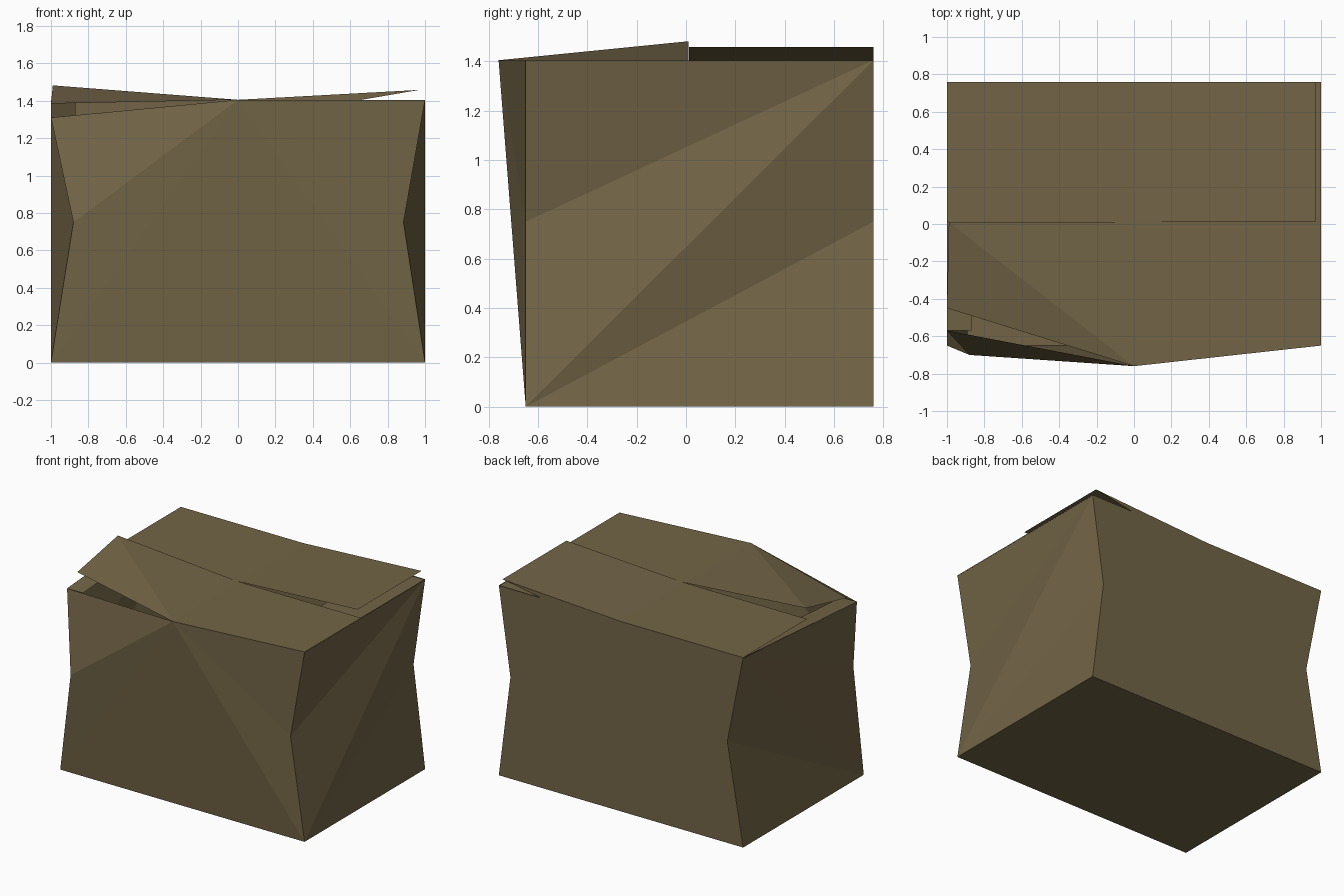
import bpy, bmesh

if "Cube" in bpy.data.objects:
    bpy.data.objects.remove(bpy.data.objects["Cube"])

card = bpy.data.materials.new("brown_cardboard")
card.diffuse_color = (0.17, 0.13, 0.062, 1)
card.use_nodes = True
card.node_tree.nodes["Principled BSDF"].inputs["Base Color"].default_value = card.diffuse_color


def sheet(name, verts, faces, up=False):
    """Make a thin card part; 'up' turns every face towards +z."""
    bm = bmesh.new()
    vs = [bm.verts.new(v) for v in verts]
    for f in faces:
        bm.faces.new([vs[i] for i in f])
    bm.normal_update()
    if up:
        for f in bm.faces:
            if f.normal.z < 0:
                f.normal_flip()
    else:
        bmesh.ops.recalc_face_normals(bm, faces=bm.faces)
    me = bpy.data.meshes.new(name)
    bm.to_mesh(me)
    bm.free()
    me.materials.append(card)
    ob = bpy.data.objects.new(name, me)
    bpy.context.collection.objects.link(ob)
    return ob


T, F, B = 1.405, -0.65, 0.76   # rim height, front and back depth

# crumpled box: bottom, dented mid and rim points for each corner
verts = [
    (-1, F, 0), (-0.88, -0.70, 0.75), (-1, -0.57, 1.31),    # front left 0-2
    (1, F, 0), (0.885, F, 0.75), (1, F, T),                 # front right 3-5
    (1, B, 0), (0.905, B, 0.75), (1, B, T),                 # back right 6-8
    (-1, B, 0), (-0.87, B, 0.75), (-1, B, T),               # back left 9-11
    (0, -B, T), (0, B, T),                                  # rim centres
]
faces = [(0, 9, 6, 3)]
# front and back walls fan out from the rim centre
for c, a, b in ((12, 0, 3), (13, 6, 9)):
    faces += [(c, a + 2, a + 1), (c, a + 1, a), (c, a, b), (c, b, b + 1), (c, b + 1, b + 2)]
# side walls with a flat diagonal between dented edges
for a, b in ((3, 6), (0, 9)):
    faces += [(a, b, b + 1), (a, b + 1, b + 2), (a, b + 2, a + 1), (a + 1, b + 2, a + 2)]
sheet("box_body", verts, faces)

# front flap, its left half torn loose and lifted
sheet("front_flap",
      [(0, -B, T), (1, F, T), (1, 0.01, T), (0, 0.01, T), (-0.99, 0.01, 1.482), (-1, -0.45, 1.385)],
      [(0, 1, 2, 3), (0, 3, 4), (0, 4, 5)], True)

# back flap, its right half lifted
sheet("back_flap",
      [(-1, B, T), (0, B, T), (0.97, B, 1.458), (0.97, 0.012, 1.458), (0, 0.012, T), (-1, 0.012, T)],
      [(0, 5, 4, 1), (1, 4, 3, 2)], True)

# torn strip of the back wall under the lifted flap
sheet("back_tear", [(0, B, T), (0.66, B, T), (0.97, B, 1.458)], [(0, 2, 1)])

# short side flaps tucked under the long ones
sheet("right_side_flap", [(1, F, T - .005), (1, B, T - .005), (0.66, B, T - .008), (0.66, F, T - .008)],
      [(0, 1, 2, 3)], True)
sheet("left_side_flap", [(-1, -0.57, 1.31), (-0.87, -0.57, 1.31), (-0.87, B, T - .008), (-1, B, T - .005)],
      [(0, 1, 2, 3)], True)
